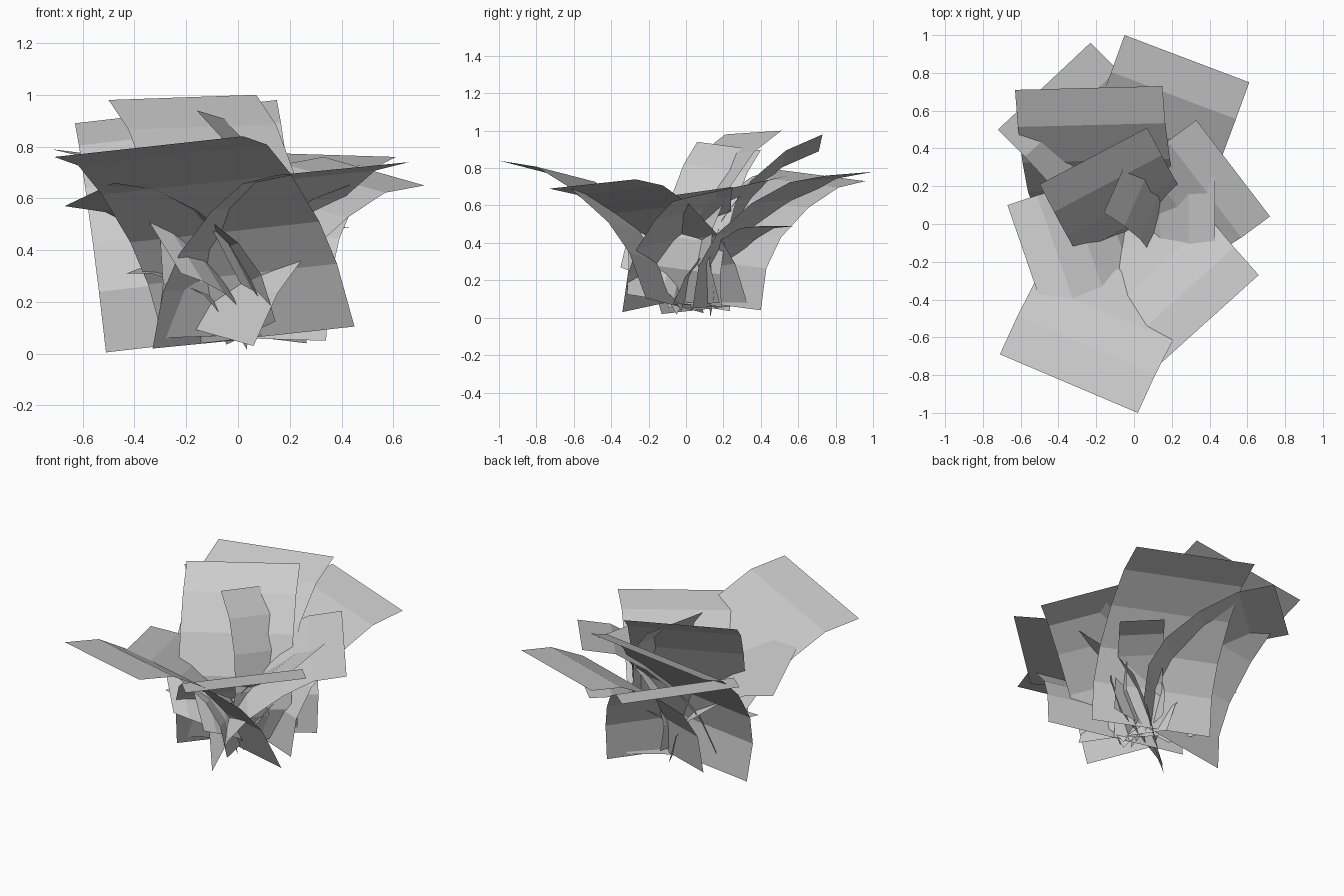
import bpy, bmesh
from mathutils import Vector

if "Cube" in bpy.data.objects:
    bpy.data.objects.remove(bpy.data.objects["Cube"])

# two bent-leaf profiles (outward, up): upright at the base, or leaning from the base
UPRIGHT = [(0, 0), (.02, .24), (.13, .42), (.34, .58), (.59, .69), (.81, .72)]
LEANING = [(0, 0), (.11, .24), (.24, .40), (.47, .58), (.67, .69), (.89, .72)]


def card(name, tip_a, tip_b, base, lean=0.0):
    """Arched flat card from base centre to the tip edge a-b, bent about its width."""
    a, b, base = Vector(tip_a), Vector(tip_b), Vector(base)
    half = (b - a) / 2
    w = half.normalized()
    chord = (a + b) / 2 - base
    out = Vector((-w.y, w.x, 0)).normalized()
    if out.dot(chord) < 0:
        out = -out
    up = w.cross(out)
    if up.z < 0:
        up = -up
    slide = chord.dot(w)
    path = [complex(*p) * (1 - lean) + complex(*q) * lean for p, q in zip(UPRIGHT, LEANING)]
    turn = complex(chord.dot(out), chord.dot(up)) / path[-1]
    bm = bmesh.new()
    prev = None
    for i, p in enumerate(path):
        p *= turn
        c = base + out * p.real + up * p.imag + w * slide * i / (len(path) - 1)
        row = [bm.verts.new(c - half), bm.verts.new(c + half)]
        if prev:
            bm.faces.new((prev[0], prev[1], row[1], row[0]))
        prev = row
    me = bpy.data.meshes.new(name)
    bm.to_mesh(me)
    bm.free()
    bpy.context.collection.objects.link(bpy.data.objects.new(name, me))


# broad outer fronds
card("frond_front", (-.71, -.69, .76), (.02, -1.0, .84), (.085, -.06, .065), 1)
card("frond_back_right", (-.05, 1.0, .78), (.61, .75, .76), (.01, .16, .06), .3)
card("frond_back", (-.63, .71, .89), (.15, .73, .98), (-.12, .14, .05), .3)
card("frond_upright", (-.50, .21, .98), (.07, .51, 1.0), (-.03, .03, .07), .3)
card("frond_back_left", (-.72, .50, .79), (-.23, .96, .73), (.02, .17, .07), .2)
card("frond_right", (.33, .55, .76), (.72, .04, .65), (-.135, -.085, .085), 1)
card("frond_front_right", (.15, -.73, .69), (.66, -.27, .74), (-.075, .10, .045), .8)
card("frond_left", (-.67, .10, .57), (-.48, -.45, .66), (.05, -.04, .08), .5)

# narrow inner leaves
card("leaf_tall", (-.16, .06, .94), (-.01, .40, .895), (.05, .02, .08), .3)
card("leaf_side_right", (.43, .25, .70), (.43, -.10, .65), (.0, .08, .08))
card("leaf_low_back", (.44, .40, .49), (.26, .58, .49), (.0, .02, .07), 1)
card("leaf_low_left", (-.43, -.10, .31), (-.38, .10, .33), (-.02, .02, .07))
card("leaf_front_left", (-.35, -.22, .52), (-.22, -.32, .31), (-.03, .0, .12))
card("leaf_front", (-.10, -.30, .48), (.01, -.35, .27), (.0, -.0, .14))
